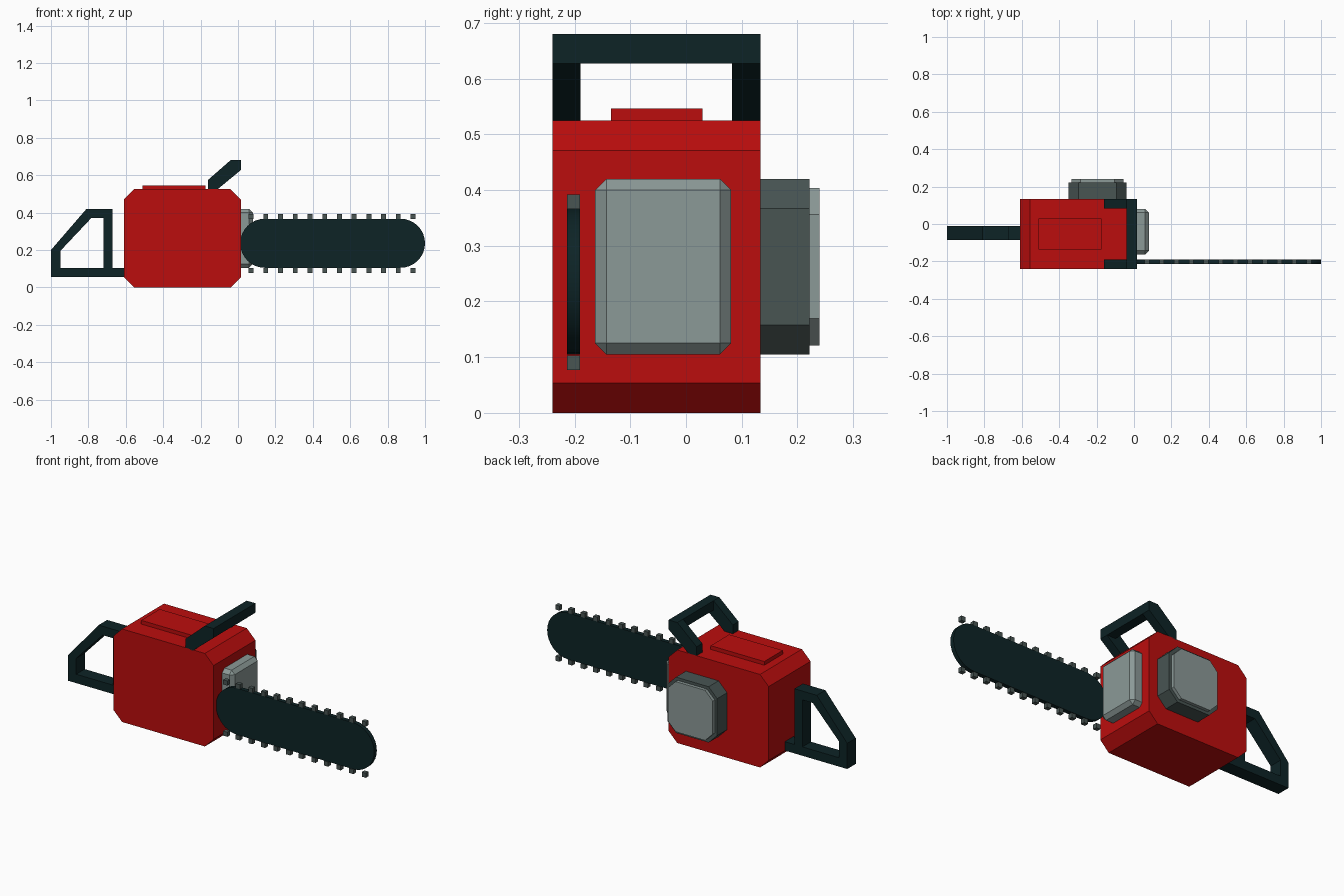
import bpy, bmesh, math

if "Cube" in bpy.data.objects:
    bpy.data.objects.remove(bpy.data.objects["Cube"])


def material(name, rgb):
    m = bpy.data.materials.new(name)
    m.diffuse_color = (*rgb, 1)
    m.use_nodes = True
    m.node_tree.nodes["Principled BSDF"].inputs["Base Color"].default_value = m.diffuse_color
    return m


RED = material("red", (0.50, 0.004, 0.004))
BLACK = material("teal_black", (0.004, 0.017, 0.019))
DARK = material("dark_grey", (0.065, 0.09, 0.086))
LIGHT = material("light_grey", (0.26, 0.32, 0.31))


def finish(name, bm, mat):
    bmesh.ops.recalc_face_normals(bm, faces=bm.faces[:])
    me = bpy.data.meshes.new(name)
    bm.to_mesh(me)
    bm.free()
    me.materials.append(mat)
    ob = bpy.data.objects.new(name, me)
    bpy.context.collection.objects.link(ob)
    return ob


def smooth(ob, degrees):
    bpy.ops.object.select_all(action='DESELECT')
    ob.select_set(True)
    bpy.context.view_layer.objects.active = ob
    bpy.ops.object.shade_smooth_by_angle(angle=math.radians(degrees))


def prism(name, pts, y0, y1, mat, hole=None):
    """Extrude an xz profile along y; hole has one point per outer point."""
    bm = bmesh.new()
    loops = [[bm.verts.new((x, y0, z)) for x, z in p] for p in (pts, hole) if p]
    if hole:
        outer, inner = loops
        n = len(outer)
        faces = [bm.faces.new((outer[i], outer[(i + 1) % n], inner[(i + 1) % n], inner[i]))
                 for i in range(n)]
    else:
        faces = [bm.faces.new(loops[0])]
    new = bmesh.ops.extrude_face_region(bm, geom=faces, use_keep_orig=True)["geom"]
    bmesh.ops.translate(bm, vec=(0, y1 - y0, 0),
                        verts=[v for v in new if isinstance(v, bmesh.types.BMVert)])
    return finish(name, bm, mat)


def rect(x0, x1, z0, z1):
    return [(x0, z0), (x1, z0), (x1, z1), (x0, z1)]


def octagon(x0, x1, z0, z1, c):
    return [(x0 + c, z0), (x1 - c, z0), (x1, z0 + c), (x1, z1 - c),
            (x1 - c, z1), (x0 + c, z1), (x0, z1 - c), (x0, z0 + c)]


# Engine body with chamfered ends and a raised plate on top
prism("engine_body", octagon(-0.61, 0.015, 0, 0.525, 0.054), -0.24, 0.134, RED)
prism("top_plate", rect(-0.51, -0.175, 0.52, 0.546), -0.135, 0.03, RED)

# Rear handle loop and the foot joining it to the body
prism("rear_handle",
      [(-1, 0.055), (-1, 0.2), (-0.81, 0.42), (-0.67, 0.42), (-0.67, 0.055)],
      -0.086, -0.01, BLACK,
      hole=[(-0.95, 0.105), (-0.95, 0.195), (-0.785, 0.37), (-0.72, 0.37), (-0.72, 0.105)])
prism("rear_handle_foot", rect(-0.67, -0.605, 0.055, 0.105), -0.086, -0.01, BLACK)

# Front grip: two sloping legs and a crossbar
leg = [(-0.16, 0.52), (-0.115, 0.52), (0.015, 0.627),
       (-0.04, 0.627), (-0.04, 0.68), (-0.16, 0.575)]
for side, y0, y1 in (("front", -0.24, -0.189), ("back", 0.083, 0.134)):
    prism("grip_leg_" + side, leg, y0, y1, BLACK)
prism("grip_crossbar", rect(-0.04, 0.015, 0.627, 0.68), -0.24, 0.134, BLACK)

# Guide bar: a flat plate with round ends
R, ZC, N = 0.131, 0.236, 16
bar = []
for cx, start in ((1 - R, -90), (0.012 + R, 90)):
    for i in range(N + 1):
        a = math.radians(start + 180 * i / N)
        bar.append((cx + R * math.cos(a), ZC + R * math.sin(a)))
smooth(prism("guide_bar", bar, -0.214, -0.19, BLACK), 30)

# Chain teeth along both straight edges
for i in range(12):
    x = 0.07 + i * 0.0787
    for row, z in (("upper", 0.379), ("lower", 0.09)):
        prism(f"tooth_{row}_{i + 1}", rect(x - 0.013, x + 0.013, z - 0.013, z + 0.013),
              -0.214, -0.19, DARK)

# Exhaust box at the nose, bevelled all round
ob = prism("exhaust_box", rect(-0.03, 0.08, 0.105, 0.42), -0.163, 0.081, LIGHT)
bm = bmesh.new()
bm.from_mesh(ob.data)
bmesh.ops.bevel(bm, geom=bm.edges[:], offset=0.02, segments=1, affect='EDGES')
bm.to_mesh(ob.data)
bm.free()
smooth(ob, 30)

# Starter housing on the back with a lighter cover
prism("starter_housing", octagon(-0.35, -0.04, 0.105, 0.42, 0.053), 0.13, 0.222, DARK)
prism("starter_cover", octagon(-0.335, -0.055, 0.121, 0.404, 0.048), 0.22, 0.24, LIGHT)
